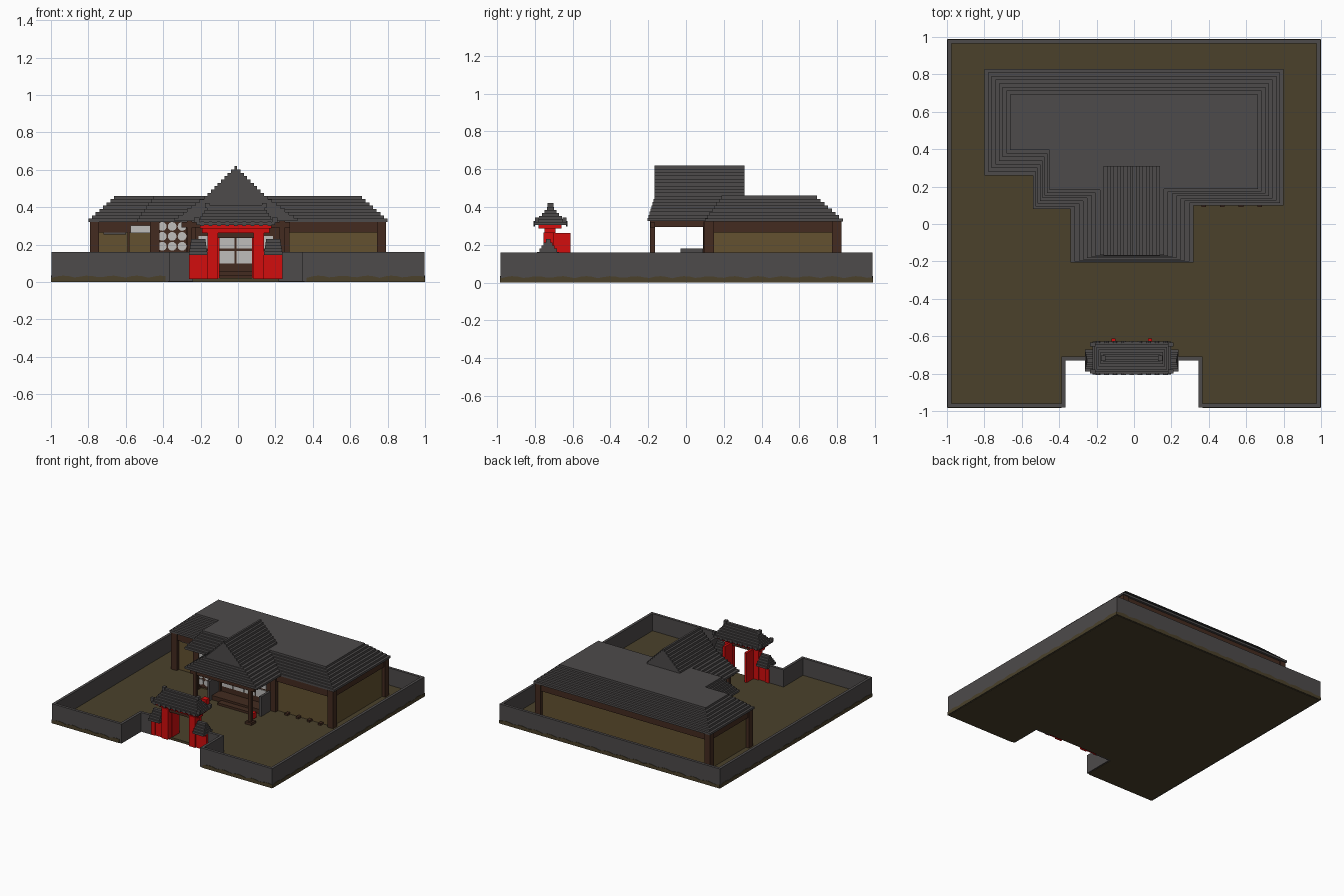
import bpy, bmesh, math

if "Cube" in bpy.data.objects:
    bpy.data.objects.remove(bpy.data.objects["Cube"])

def material(name, rgb):
    m = bpy.data.materials.new(name)
    m.diffuse_color = (*rgb, 1)
    m.use_nodes = True
    m.node_tree.nodes["Principled BSDF"].inputs["Base Color"].default_value = m.diffuse_color
    return m

SLATE = material("slate grey", (0.075, 0.069, 0.069))
EARTH = material("earth brown", (0.070, 0.053, 0.024))
TAN = material("tan plaster", (0.125, 0.083, 0.030))
WOOD = material("dark wood", (0.056, 0.024, 0.014))
RED = material("bright red", (0.65, 0.004, 0.004))
PAPER = material("pale paper", (0.52, 0.51, 0.50))
CX = -0.012   # axis of porch and gate

def finish(name, bm, mat):
    bmesh.ops.recalc_face_normals(bm, faces=bm.faces)
    me = bpy.data.meshes.new(name)
    bm.to_mesh(me)
    bm.free()
    me.materials.append(mat)
    ob = bpy.data.objects.new(name, me)
    bpy.context.collection.objects.link(ob)
    return ob

def box(name, x0, x1, y0, y1, z0, z1, mat):
    bm = bmesh.new()
    bmesh.ops.create_cube(bm, size=1)
    for v in bm.verts:
        v.co = (x0 + (v.co.x + .5) * (x1 - x0), y0 + (v.co.y + .5) * (y1 - y0), z0 + (v.co.z + .5) * (z1 - z0))
    return finish(name, bm, mat)

def pair(name, x0, x1, *rest):
    """Box and its mirror about the gate axis; x is measured from that axis."""
    box(name + "_right", CX + x0, CX + x1, *rest)
    box(name + "_left", CX - x1, CX - x0, *rest)

def disc(name, x, y, z, r, depth, mat, seg=16):
    bm = bmesh.new()
    bmesh.ops.create_cone(bm, cap_ends=True, segments=seg, radius1=r, radius2=r, depth=depth)
    for v in bm.verts:
        v.co = (x + v.co.x, y + v.co.z, z + v.co.y)
    return finish(name, bm, mat)

def stepped(name, pts, z0, z1, n, mat):
    """Stack of n tiers over a right-angled outline; pts = (x, y, inset per tier of the edge that starts here)."""
    bm = bmesh.new()
    rings, m = [], len(pts)
    for i in range(n):
        outline = []
        for k, (x, y, s) in enumerate(pts):
            dx = dy = 0
            for a, b in ((pts[k - 1], pts[k]), (pts[k], pts[(k + 1) % m])):
                l = math.hypot(b[0] - a[0], b[1] - a[1])
                dx -= (b[1] - a[1]) / l * a[2] * i
                dy += (b[0] - a[0]) / l * a[2] * i
            outline.append((x + dx, y + dy))
        for j in (i, i + 1):
            z = z0 + (z1 - z0) * j / n
            rings.append([bm.verts.new((x, y, z)) for x, y in outline])
    for a, b in zip(rings, rings[1:]):
        for k in range(m):
            bm.faces.new((a[k], a[(k + 1) % m], b[(k + 1) % m], b[k]))
    bm.faces.new(rings[0])
    bm.faces.new(rings[-1])
    return finish(name, bm, mat)

def prism(name, pts, z0, z1, mat):
    return stepped(name, [(x, y, 0) for x, y in pts], z0, z1, 1, mat)

# Ground slab with gate recess
prism("ground", [(-.99, -.98), (-.375, -.98), (-.375, -.715), (.355, -.715), (.355, -.98),
                 (.99, -.98), (.99, .98), (-.99, .98)], 0, .02, EARTH)

# Yard wall
T = .022
for x0, x1, y0, y1 in ((-.997, -.997 + T, -.982, .987), (.997 - T, .997, -.982, .987),
                       (-.997, .997, .987 - T, .987),
                       (-.997, -.365, -.982, -.982 + T), (.345, .997, -.982, -.982 + T),
                       (-.365 - T, -.365, -.982, -.71), (.345, .345 + T, -.982, -.71),
                       (-.387, -.24, -.73, -.708), (.216, .367, -.73, -.708)):
    box("yard_wall", x0, x1, y0, y1, .003, .16, SLATE)

# Wavy band of earth at the foot of the yard wall
def wave(x0, y0, x1, y1):
    length = math.hypot(x1 - x0, y1 - y0)
    n = max(6, int(length / .03))
    nx, ny = (y1 - y0) / length * .003, -(x1 - x0) / length * .003
    bm = bmesh.new()
    rows = []
    for i in range(n + 1):
        t = i / n
        x, y = x0 + (x1 - x0) * t, y0 + (y1 - y0) * t
        h = .022 + .012 * abs(math.sin(t * length / .13 * math.pi))
        rows.append([bm.verts.new(c) for c in ((x, y, .001), (x + nx, y + ny, .001), (x + nx, y + ny, h), (x, y, h))])
    for a, b in zip(rows, rows[1:]):
        for k in range(4):
            bm.faces.new((a[k], b[k], b[(k + 1) % 4], a[(k + 1) % 4]))
    bm.faces.new(rows[0])
    bm.faces.new(rows[-1])
    finish("earth_band", bm, EARTH)

for seg in ((-.997, -.982, -.387, -.982), (.367, -.982, .997, -.982), (.997, -.982, .997, .987),
            (.997, .987, -.997, .987), (-.997, .987, -.997, -.982)):
    wave(*seg)

# House body: plaster walls, head beam, corner posts
def house_outline(d):
    return [(-.79 + d, .27 + d), (-.46 + d, .27 + d), (-.46 + d, .10 + d), (.79 - d, .10 + d),
            (.79 - d, .82 - d), (-.79 + d, .82 - d)]

prism("plaster_walls", house_outline(.025), .02, .27, TAN)
prism("head_beam", house_outline(.008), .265, .322, WOOD)
for x, y in ((-.767, .293), (-.445, .115), (.767, .123), (.767, .797), (-.767, .797), (.25, .118), (-.25, .118)):
    box("corner_post", x - .025, x + .025, y - .025, y + .025, .02, .322, WOOD)

# Main stepped roof
S = .0195
stepped("main_roof", [(-.80, .26, S), (-.54, .26, .0125), (-.54, .08, .0145), (0, .08, 0), (0, .10, .0125),
                      (.80, .10, S), (.80, .83, S), (-.80, .83, S)], .322, .46, 8, SLATE)

# Porch roof and gable
stepped("porch_roof", [(-.34, -.205, .0055), (.318, -.205, .0225), (.318, .25, 0), (-.34, .25, .0225)],
        .325, .459, 8, SLATE)
stepped("porch_gable", [(CX - .15, -.168, 0), (CX + .15, -.168, .0178), (CX + .15, .31, 0), (CX - .15, .31, .0178)],
        .458, .62, 9, SLATE)

# Porch posts, beams, deck and red lanterns
pair("porch_post", .235, .262, -.19, -.163, .02, .326, WOOD)
pair("post_foot", .22, .277, -.205, -.148, .02, .04, WOOD)
pair("porch_side_beam", .235, .262, -.19, .12, .295, .326, WOOD)
box("porch_front_beam", CX - .29, CX + .29, -.187, -.166, .29, .32, WOOD)
box("porch_deck", CX - .24, CX + .24, .0, .12, .02, .055, WOOD)
box("porch_step", CX - .14, CX + .14, -.05, .0, .02, .038, WOOD)
pair("red_lantern", .19, .235, -.125, -.08, .03, .075, RED)
pair("side_screen", .225, .245, -.03, .09, .02, .18, SLATE)

# Entrance wall with paper panels and bars
box("entrance_wall", CX - .24, CX + .24, .105, .13, .05, .30, WOOD)
for i in range(4):
    x = CX - .2 + i * .102
    for z0, z1 in ((.10, .165), (.178, .245)):
        box("paper_panel", x, x + .092, .098, .106, z0, z1, PAPER)

# Lattice wall with round paper lights
box("lattice_wall", -.435, -.27, .102, .13, .04, .322, WOOD)
for i in range(3):
    for j in range(5):
        disc("round_light", -.405 + i * .053, .099, .085 + j * .053, .0235, .008, PAPER)

# Wing windows
box("wing_shutter", -.72, -.60, .286, .297, .255, .305, SLATE)
box("wing_window", -.575, -.465, .266, .276, .262, .302, PAPER)
box("wing_mullion", -.59, -.58, .283, .296, .02, .30, WOOD)
for i in range(4):
    box("wall_footing", .36 + i * .1, .385 + i * .1, .09, .126, .02, .035, WOOD)

# Gate: posts, open door leaves, side walls, beams
pair("gate_post", .095, .152, -.755, -.70, .015, .265, RED)
pair("gate_door", .088, .108, -.71, -.612, .02, .262, RED)
pair("gate_side_wall", .15, .25, -.745, -.71, .015, .15, RED)
pair("gate_end_post", .215, .25, -.75, -.70, .015, .13, RED)
box("gate_beam", CX - .18, CX + .18, -.75, -.69, .262, .305, RED)
box("gate_bracket", CX - .19, CX + .19, -.78, -.66, .285, .305, RED)
box("gate_lintel", CX - .1, CX + .1, -.735, -.71, .235, .265, WOOD)

# Gate main roof, ridge, curled tips and round tile ends
def rect(cx, hx, cy, hy, sx, sy):
    return [(cx - hx, cy - hy, sy), (cx + hx, cy - hy, sx), (cx + hx, cy + hy, sy), (cx - hx, cy + hy, sx)]

stepped("gate_roof", rect(CX, .21, -.717, .088, .011, .014), .305, .40, 6, SLATE)
box("gate_ridge", CX - .16, CX + .16, -.728, -.706, .395, .412, SLATE)
pair("ridge_curl", .14, .165, -.732, -.702, .395, .422, SLATE)
for y in (-.80, -.655):
    pair("eave_curl", .195, .222, y, y + .022, .318, .345, SLATE)
for y in (-.803, -.631):
    for i in range(9):
        disc("tile_end", CX - .18 + i * .045, y, .312, .014, .01, SLATE, 10)

# Gate side roofs
for s in (-1, 1):
    stepped("side_roof", rect(CX + s * .2, .05, -.73, .058, .003, .0115), .145, .23, 5, SLATE)
